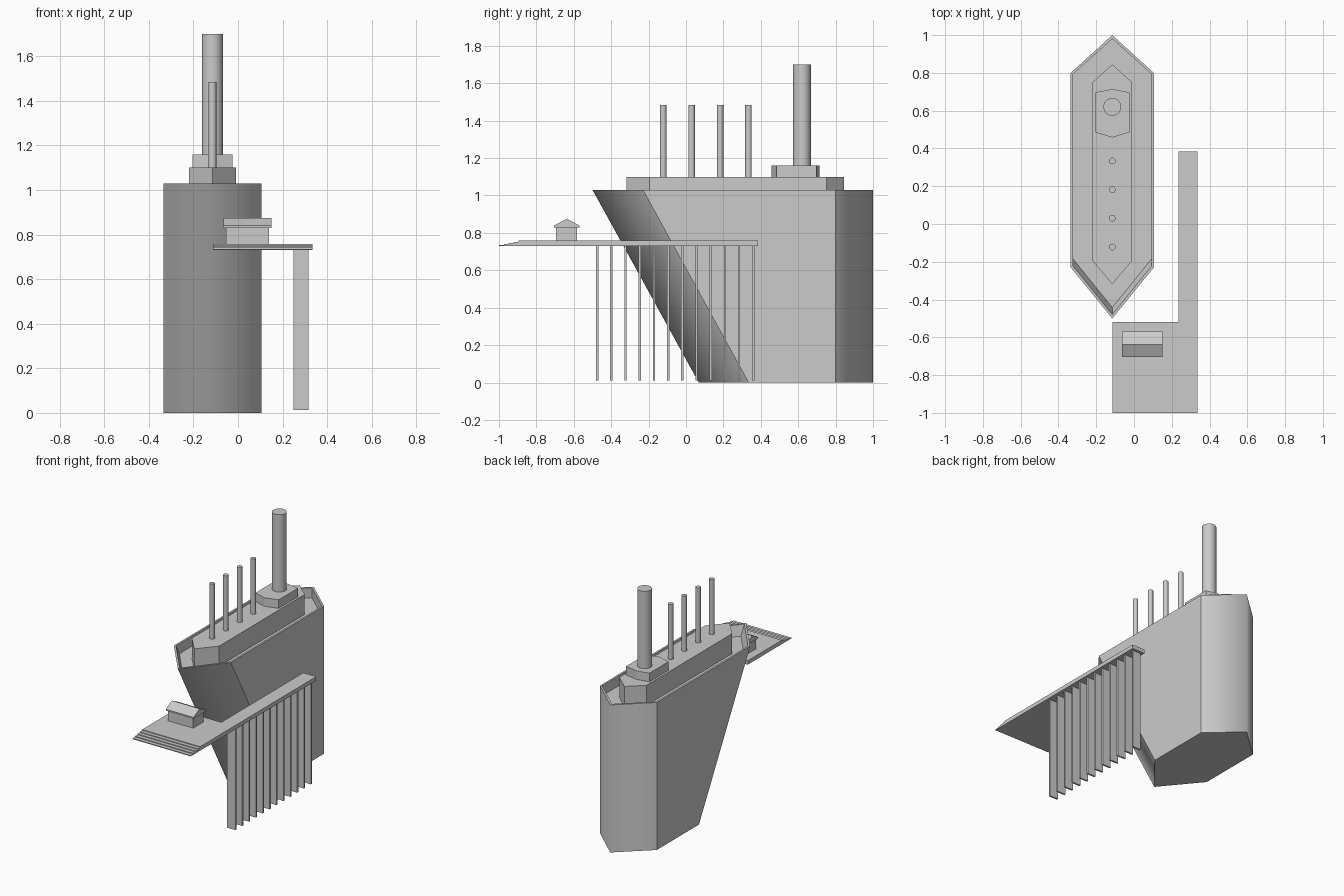
import bpy
import bmesh

if "Cube" in bpy.data.objects:
    bpy.data.objects.remove(bpy.data.objects["Cube"])

CX = -0.115  # ship centre line


def finish(name, bm):
    bmesh.ops.recalc_face_normals(bm, faces=bm.faces)
    me = bpy.data.meshes.new(name)
    bm.to_mesh(me)
    bm.free()
    ob = bpy.data.objects.new(name, me)
    bpy.context.collection.objects.link(ob)
    return ob


def hexagon(half, bow, bow_side, stern_side, stern, z):
    return [(CX, bow, z), (CX + half, bow_side, z), (CX + half, stern_side, z),
            (CX, stern, z), (CX - half, stern_side, z), (CX - half, bow_side, z)]


def loft(name, rings, smooth=None):
    """Closed solid through a list of matching rings."""
    bm = bmesh.new()
    vs = [[bm.verts.new(p) for p in r] for r in rings]
    n = len(vs[0])
    bm.faces.new(vs[0][::-1])
    bm.faces.new(vs[-1])
    for k, (a, b) in enumerate(zip(vs, vs[1:])):
        for i in range(n):
            j = (i + 1) % n
            f = bm.faces.new((a[i], a[j], b[j], b[i]))
            f.smooth = bool(smooth and k == 0 and i in smooth)
    return finish(name, bm)


def extrude_x(name, profile, x0, x1):
    """Solid from a (y, z) profile swept along x."""
    return loft(name, [[(x, y, z) for y, z in profile] for x in (x0, x1)])


def box(name, x0, x1, y0, y1, z0, z1):
    return extrude_x(name, [(y0, z0), (y1, z0), (y1, z1), (y0, z1)], x0, x1)


def cylinder(name, y, r, z0, z1, sides):
    bpy.ops.mesh.primitive_cylinder_add(vertices=sides, radius=r, depth=z1 - z0,
                                        location=(CX, y, (z0 + z1) / 2))
    bpy.context.object.name = name
    bpy.ops.object.shade_smooth_by_angle()


# Hull with raked bow, bulwark rim and sunken deck
loft("hull", [
    hexagon(0.22, 0.068, 0.335, 0.80, 1.0, 0.0),
    hexagon(0.22, -0.50, -0.23, 0.80, 1.0, 1.03),
    hexagon(0.207, -0.48, -0.224, 0.795, 0.98, 1.03),
    hexagon(0.207, -0.442, -0.186, 0.795, 0.98, 0.96),
], smooth={0, 2, 3, 5})

# Deckhouse and funnel base
loft("deckhouse", [hexagon(0.105, -0.318, -0.195, 0.75, 0.845, z) for z in (0.96, 1.10)])
loft("funnel_base", [hexagon(0.09, 0.458, 0.485, 0.697, 0.714, z) for z in (1.10, 1.16)])

# Funnel and row of masts
cylinder("funnel", 0.62, 0.047, 1.16, 1.70, 32)
for i in range(4):
    cylinder("mast_%d" % (i + 1), -0.122 + i * 0.152, 0.0175, 1.10, 1.485, 20)

# Dock platform with shallow front steps, and the long jetty arm
profile = [(-0.52, 0.73), (-1.0, 0.73)]
for i in range(5):
    z = 0.736 + i * 0.0055
    profile += [(-1.0 + i * 0.026, z)]
    if i < 4:
        profile += [(-1.0 + (i + 1) * 0.026, z)]
profile += [(-0.52, 0.758)]
extrude_x("dock_platform", profile, -0.113, 0.335)
box("jetty_arm", 0.235, 0.335, -0.52, 0.385, 0.73, 0.758)

# Jetty piles
for i in range(12):
    y = -0.475 + i * 0.0759
    box("pile_%d" % (i + 1), 0.25, 0.316, y - 0.006, y + 0.006, 0.012, 0.73)

# Dock hut and its gabled roof
box("hut", -0.054, 0.14, -0.695, -0.583, 0.758, 0.832)
extrude_x("hut_roof", [(-0.705, 0.830), (-0.57, 0.830), (-0.57, 0.840),
                       (-0.6375, 0.875), (-0.705, 0.840)], -0.064, 0.15)
